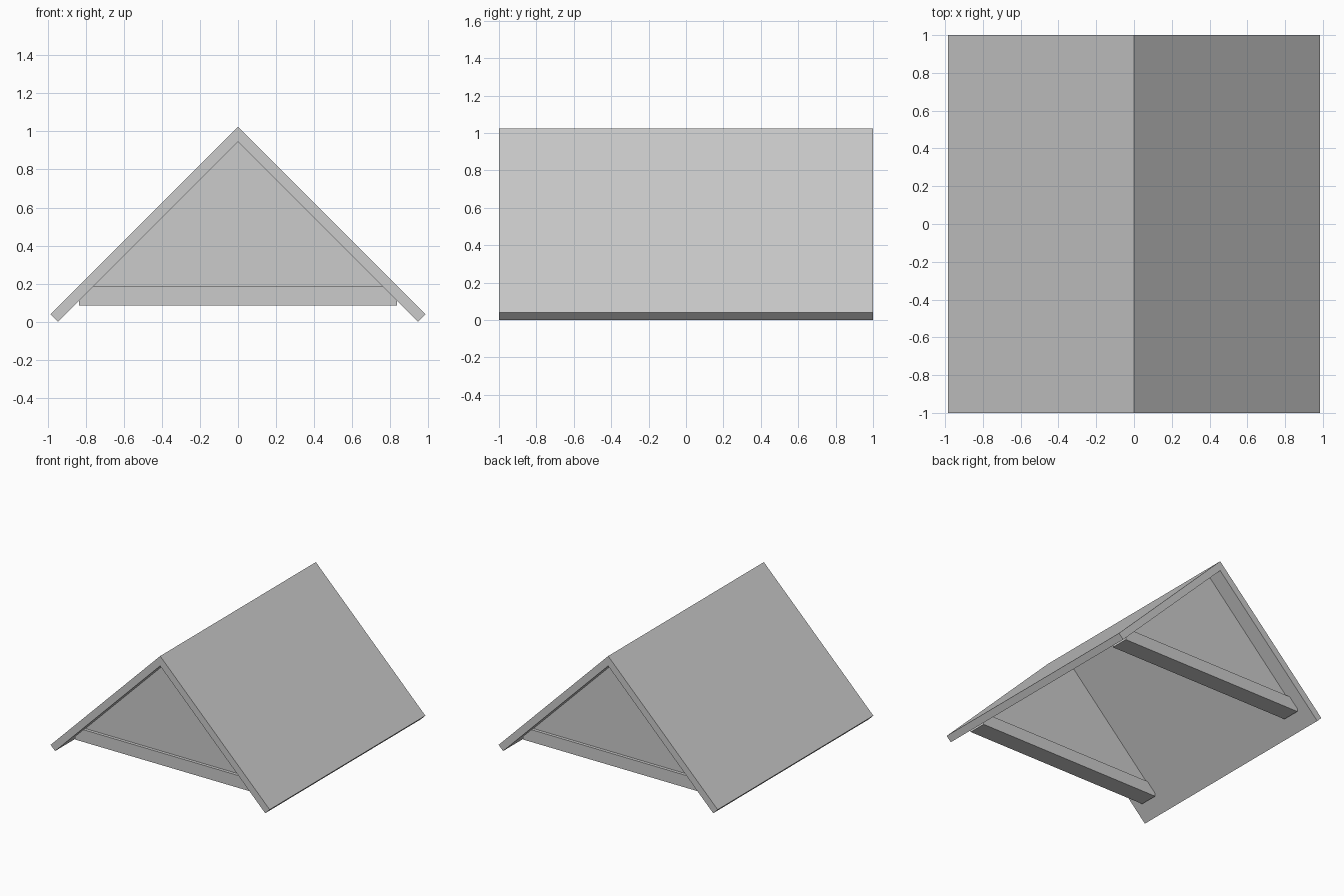
import bpy
import bmesh

cube = bpy.data.objects.get("Cube")
if cube:
    bpy.data.objects.remove(cube, do_unlink=True)

# One plain grey for everything
grey = bpy.data.materials.new("plain_grey")
grey.use_nodes = True
colour = (0.6, 0.6, 0.6, 1.0)
grey.diffuse_color = colour
grey.node_tree.nodes["Principled BSDF"].inputs["Base Color"].default_value = colour


def prism(name, half_profile, y0, y1):
    """Mirror a half profile (x, z) across x = 0 and extrude it from y0 to y1."""
    mirrored = [(-x, z) for x, z in reversed(half_profile) if x > 0]
    bm = bmesh.new()
    verts = [bm.verts.new((x, y0, z)) for x, z in half_profile + mirrored]
    face = bm.faces.new(verts)
    result = bmesh.ops.extrude_face_region(bm, geom=[face])
    moved = [v for v in result["geom"] if isinstance(v, bmesh.types.BMVert)]
    bmesh.ops.translate(bm, verts=moved, vec=(0, y1 - y0, 0))
    bmesh.ops.recalc_face_normals(bm, faces=bm.faces)
    mesh = bpy.data.meshes.new(name)
    bm.to_mesh(mesh)
    bm.free()
    mesh.materials.append(grey)
    obj = bpy.data.objects.new(name, mesh)
    bpy.context.collection.objects.link(obj)
    return obj


RIDGE_IN, RIDGE_OUT = 0.945, 1.025   # heights of the ridge below and above the slabs
EAVE = RIDGE_OUT - RIDGE_IN
BASE, BEAM_TOP, END = 0.085, 0.185, 0.835

# Roof: two square-ended slabs at 45 degrees meeting at the ridge
slope = [(0, RIDGE_OUT), (RIDGE_IN + EAVE / 2, EAVE / 2), (RIDGE_IN, 0), (0, RIDGE_IN)]
prism("roof", slope, -1, 1)

# Gable walls and tie beams at both ends, beams standing slightly proud
beam = [(0, BEAM_TOP), (RIDGE_IN - BEAM_TOP, BEAM_TOP), (END, RIDGE_IN - END),
        (END, BASE), (0, BASE)]
wall = [(0, RIDGE_IN), (RIDGE_IN - BEAM_TOP, BEAM_TOP), (0, BEAM_TOP)]
for side, label in ((-1, "front"), (1, "back")):
    prism(label + "_tie_beam", beam, side * 0.75, side * 0.9)
    prism(label + "_gable_wall", wall, side * 0.76, side * 0.875)
